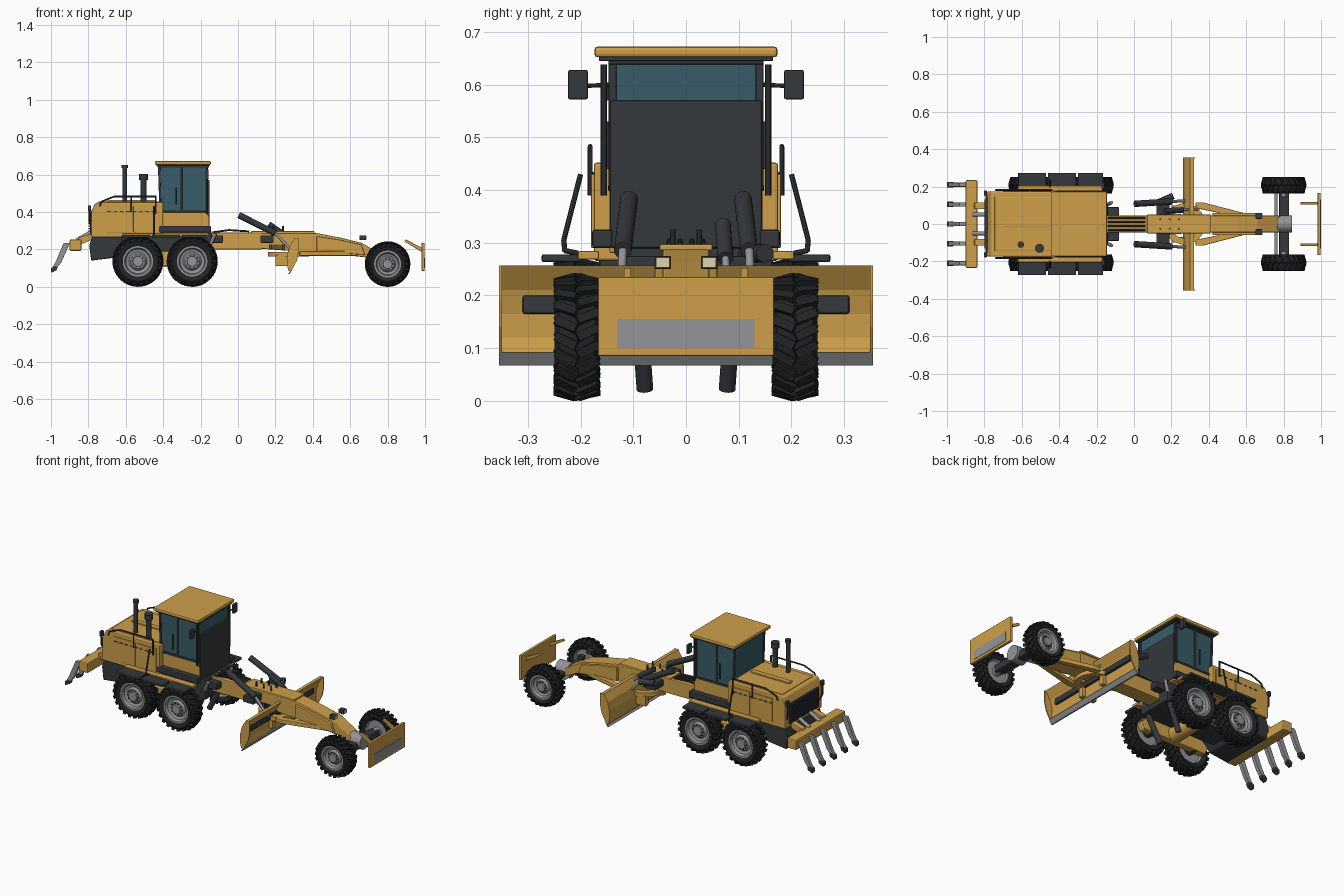
import bpy, bmesh, math
from mathutils import Vector, Matrix

def mat(name, c):
    m = bpy.data.materials.new(name)
    m.diffuse_color = (*c, 1)
    return m

YEL = mat("yellow_paint", (0.62, 0.35, 0.07))
DRK = mat("dark_metal", (0.035, 0.04, 0.045))
RUB = mat("rubber", (0.015, 0.017, 0.018))
GLS = mat("tinted_glass", (0.04, 0.11, 0.14))
GRY = mat("steel", (0.3, 0.3, 0.32))
LMP = mat("lamp", (0.75, 0.65, 0.4))

def finish(name, bm, m, bevel=0, smooth=False):
    bmesh.ops.recalc_face_normals(bm, faces=bm.faces)
    me = bpy.data.meshes.new(name)
    bm.to_mesh(me)
    bm.free()
    o = bpy.data.objects.new(name, me)
    bpy.context.collection.objects.link(o)
    me.materials.append(m)
    if bevel:
        b = o.modifiers.new("bevel", 'BEVEL')
        b.width, b.segments, b.limit_method = bevel, 2, 'ANGLE'
    if smooth:
        bpy.context.view_layer.objects.active = o
        bpy.ops.object.select_all(action='DESELECT')
        o.select_set(True)
        bpy.ops.object.shade_smooth_by_angle(angle=math.radians(35))
    return o

def prism(name, pts, y0, y1, m=YEL, bevel=0, both=False):
    """Side (x, z) outline extruded over y; both = repeat on the other side."""
    for s in ((1, -1) if both else (1,)):
        bm = bmesh.new()
        f = bm.faces.new([bm.verts.new((x, s * y0, z)) for x, z in pts])
        r = bmesh.ops.extrude_face_region(bm, geom=[f])
        vs = [v for v in r["geom"] if isinstance(v, bmesh.types.BMVert)]
        bmesh.ops.translate(bm, verts=vs, vec=(0, s * (y1 - y0), 0))
        finish(name, bm, m, bevel)

def box(name, x0, x1, y0, y1, z0, z1, m=YEL, bevel=0, both=False):
    prism(name, [(x0, z0), (x1, z0), (x1, z1), (x0, z1)], y0, y1, m, bevel, both)

def plan(name, pts, z0, z1, m=YEL, bevel=0):
    """Top (x, y) outline extruded over z."""
    bm = bmesh.new()
    lo = [bm.verts.new((x, y, z0)) for x, y in pts]
    f = bm.faces.new(lo)
    r = bmesh.ops.extrude_face_region(bm, geom=[f])
    bmesh.ops.translate(bm, vec=(0, 0, z1 - z0), verts=[v for v in r["geom"] if isinstance(v, bmesh.types.BMVert)])
    finish(name, bm, m, bevel)

def rod(name, pts, r, m=DRK, both=False, seg=16):
    """Round bar through a list of points."""
    for s in ((1, -1) if both else (1,)):
        bm = bmesh.new()
        P = [Vector((p[0], s * p[1], p[2])) for p in pts]
        for a, b in zip(P, P[1:]):
            d = b - a
            M = Matrix.Translation((a + b) / 2) @ d.to_track_quat('Z', 'Y').to_matrix().to_4x4()
            bmesh.ops.create_cone(bm, cap_ends=True, segments=seg, radius1=r, radius2=r, depth=d.length, matrix=M)
        for p in P[1:-1]:
            bmesh.ops.create_icosphere(bm, subdivisions=1, radius=r, matrix=Matrix.Translation(p))
        finish(name, bm, m, 0, True)

def lathe(name, prof, c, s, m, seg=40):
    """(radius, outward offset) profile spun about the y axis at c."""
    bm = bmesh.new()
    vs = [bm.verts.new((r, s * h, 0)) for r, h in prof]
    es = [bm.edges.new(p) for p in zip(vs, vs[1:])]
    bmesh.ops.spin(bm, geom=vs + es, axis=(0, 1, 0), cent=(0, 0, 0), steps=seg, angle=2 * math.pi)
    bmesh.ops.remove_doubles(bm, verts=bm.verts, dist=1e-5)
    bmesh.ops.translate(bm, verts=bm.verts, vec=c)
    finish(name, bm, m, 0, True)

# Wheels: tyre, chevron tread, dished rim, hub, bolts
def wheel(x, s, R):
    c = Vector((x, s * 0.207, R + 0.004))
    T = R - 0.007
    k = R * 0.6
    lathe("tyre", [(k, -.034), (k + .012, -.041), (T - .018, -.043), (T - .005, -.034), (T, -.015), (T, .015),
                   (T - .005, .034), (T - .018, .043), (k + .012, .041), (k, .034), (k, -.034)], c, s, RUB)
    bm = bmesh.new()
    n = 22
    for i in range(n):
        for side in (-1, 1):
            a = 2 * math.pi * (i + 0.25 * side) / n
            M = (Matrix.Translation(c) @ Matrix.Rotation(a, 4, 'Y') @ Matrix.Translation((0, side * .0205, T - .001))
                 @ Matrix.Rotation(side * .45, 4, 'Z') @ Matrix.Rotation(-side * .22, 4, 'X') @ Matrix.Diagonal((.017, .044, .015, 1)))
            bmesh.ops.create_cube(bm, size=1, matrix=M)
    finish("tyre_tread", bm, RUB)
    lathe("rim", [(0, -.02), (k - .006, -.02), (k + .002, -.036), (k + .002, .036), (k - .008, .036), (k - .014, .02),
                  (k * .62, .014), (k * .5, .026), (k * .36, .026), (k * .34, .036), (0, .036)], c, s, GRY)
    bm = bmesh.new()
    for i in range(10):
        a = i * math.pi / 5
        M = Matrix.Translation(c + Vector((k * .43 * math.cos(a), s * .028, k * .43 * math.sin(a)))) @ Matrix.Rotation(math.pi / 2, 4, 'X')
        bmesh.ops.create_cone(bm, cap_ends=True, segments=6, radius1=.004, radius2=.004, depth=.008, matrix=M)
    finish("wheel_bolts", bm, DRK)

for s in (1, -1):
    wheel(-.535, s, .132)
    wheel(-.245, s, .132)
    wheel(.80, s, .117)

# Rear chassis, tandem cases, axles
box("rear_chassis", -.64, -.14, -.11, .11, .17, .29, DRK, .006)
prism("tandem_case", [(-.60, .11), (-.18, .11), (-.16, .15), (-.2, .19), (-.58, .19), (-.62, .15)], .125, .168, YEL, .006, True)
rod("rear_axle", [(-.39, -.13, .15), (-.39, .13, .15)], .045, YEL)
for x in (-.535, -.245):
    rod("tandem_axle", [(x, .13, .136), (x, .2, .136)], .03, DRK, True)
prism("rear_bumper", [(-.785, .14), (-.66, .155), (-.62, .20), (-.62, .27), (-.78, .27), (-.795, .22)], -.165, .165, DRK, .006)

# Engine hood with panels, grille, rails and exhausts
prism("engine_hood", [(-.785, .265), (-.785, .40), (-.765, .445), (-.745, .452), (-.40, .452), (-.40, .265)], -.175, .175, YEL, .006)
box("hood_top_panel", -.745, -.42, -.145, .145, .45, .456, YEL, .002)
box("hood_ridge", -.70, -.44, -.016, .016, .454, .464, YEL, .002)
box("hood_door", -.70, -.56, .174, .18, .29, .43, YEL, .002, True)
box("hood_door", -.55, -.42, .174, .18, .29, .43, YEL, .002, True)
for i in range(8):
    box("hood_vent", -.70 + i * .034, -.68 + i * .034, .178, .182, .40, .406, DRK, 0, True)
box("grille_frame", -.792, -.78, -.14, .14, .285, .405, DRK, .003)
for i in range(8):
    box("grille_slat", -.798, -.785, -.13, .13, .295 + i * .0135, .301 + i * .0135, DRK)
rod("hood_rail", [(-.74, .182, .43), (-.73, .182, .455), (-.66, .182, .483), (-.44, .182, .483), (-.44, .182, .39)], .0045, DRK, True, 8)
rod("hood_rail_post", [(-.57, .182, .40), (-.57, .182, .483)], .004, DRK, True, 8)
rod("exhaust", [(-.605, -.11, .45), (-.605, -.11, .64)], .012)
rod("exhaust_cap", [(-.605, -.11, .635), (-.605, -.11, .652)], .017)
rod("air_intake", [(-.505, -.13, .45), (-.505, -.13, .58)], .016)
rod("air_intake_cap", [(-.505, -.13, .57), (-.505, -.13, .603)], .024)
rod("tail_light_post", [(-.775, .15, .30), (-.795, .165, .35), (-.795, .165, .41)], .005, DRK, True, 8)
box("tail_light", -.803, -.785, .153, .178, .405, .435, DRK, .003, True)

# Fenders, walkways and steps over the rear wheels
box("walkway", -.62, -.16, .165, .205, .268, .284, YEL, .003, True)
for x0, x1 in ((-.62, -.47), (-.46, -.31), (-.30, -.165)):
    box("fender", x0, x1, .195, .274, .263, .278, DRK, .004, True)
box("side_tank", -.42, -.145, .14, .178, .29, .325, DRK, .005, True)
rod("step_rail", [(-.45, .205, .28), (-.45, .23, .285), (-.45, .232, .305), (-.45, .20, .43)], .005, DRK, True, 8)

# Cab: base, glass, pillars, front panel, roof, mirrors
prism("cab_base", [(-.43, .28), (-.155, .28), (-.155, .37), (-.17, .405), (-.42, .405), (-.43, .37)], -.145, .145, YEL, .004)
prism("cab_glass", [(-.415, .40), (-.165, .40), (-.162, .645), (-.425, .645)], -.141, .141, GLS)
box("front_panel", -.165, -.152, -.144, .144, .29, .57, DRK, .004)
for xb, xt in ((-.42, -.428), (-.31, -.31), (-.172, -.172)):
    prism("cab_pillar", [(xb, .40), (xb + .012, .40), (xt + .012, .648), (xt, .648)], .132, .147, DRK, .002, True)
box("door_sill", -.41, -.17, .138, .148, .398, .41, DRK, .002, True)
box("window_header", -.43, -.155, -.147, .147, .638, .655, DRK, .003)
box("roof", -.445, -.145, -.174, .174, .652, .672, YEL, .006)
box("roof_trim", -.435, -.152, -.165, .165, .645, .654, DRK, .002)
rod("cab_handrail", [(-.165, .156, .39), (-.165, .156, .638)], .006, DRK, True, 10)
rod("door_handle", [(-.33, .15, .44), (-.33, .15, .53)], .004, DRK, True, 8)
rod("mirror_arm", [(-.17, .145, .60), (-.165, .20, .597)], .004, DRK, True, 8)
box("mirror", -.172, -.157, .186, .224, .572, .628, DRK, .004, True)
box("mirror_glass", -.174, -.171, .19, .22, .578, .622, GLS, 0, True)

# Main frame and gooseneck beam
box("frame_joint", -.15, .13, -.045, .045, .20, .29, YEL, .005)
box("joint_yoke", -.16, -.08, -.09, .09, .235, .275, DRK, .005)
prism("gooseneck", [(.10, .205), (.10, .287), (.42, .287), (.55, .262), (.66, .235), (.78, .165), (.78, .115),
                    (.70, .155), (.55, .172), (.3, .19)], -.045, .045, YEL, .005)
prism("gooseneck_cheek", [(.42, .19), (.42, .27), (.55, .25), (.66, .225), (.68, .17), (.55, .18)], -.06, .06, YEL, .004)
box("beam_top_plate", .07, .41, -.05, .05, .285, .297, YEL, .003)
for y in (-.032, -.011, .011, .032):
    rod("hydraulic_hose", [(-.14, y, .29), (-.05, y, .303), (.06, y, .296)], .005, DRK, seg=8)
for x in (.14, .19, .24):
    rod("hose_fitting", [(x, .025, .29), (x, .025, .325)], .005, DRK, True, 8)
for i in range(8):
    rod("valve", [(.17 + i * .011, .052, .20), (.17 + i * .011, .052, .225)], .004, DRK, True, 6)
box("headlight", .65, .685, .028, .06, .25, .275, DRK, .003, True)
box("headlight_lens", .685, .688, .031, .057, .253, .272, LMP, 0, True)

# Articulation cylinders beneath the cab
rod("articulation_ram", [(-.12, .115, .285), (-.175, .088, .17)], .009, GRY, True)
rod("articulation_cylinder", [(-.165, .09, .19), (-.245, .078, .022)], .016, DRK, True)

# Drawbar, circle, lift cylinders
for s in (1, -1):
    plan("drawbar", [(.68, s * .012), (.68, s * .035), (.37, s * .115), (.33, s * .115), (.33, s * .085)], .165, .19, YEL, .004)
lathe("blade_circle", [(.075, -.012), (.11, -.012), (.11, .012), (.075, .012), (.075, -.012)], (0, 0, 0), 1, YEL)
ring = bpy.context.object
ring.rotation_euler = (math.pi / 2, 0, 0)
ring.location = (.27, 0, .175)
box("circle_hanger", .20, .30, .07, .10, .11, .17, YEL, .004, True)
box("lift_bracket", .12, .19, -.125, .125, .235, .275, DRK, .005)
rod("lift_cylinder", [(.005, .108, .383), (.20, .12, .285)], .017, DRK, True)
rod("lift_ram", [(.20, .12, .285), (.29, .125, .19)], .008, GRY, True)
rod("shift_cylinder", [(.165, .07, .335), (.26, .075, .27)], .015)
rod("shift_ram", [(.26, .075, .27), (.34, .08, .19)], .007, GRY)
rod("pump_motor", [(.13, .115, .28), (.21, .15, .28)], .018)

# Moldboard with end plates, cutting edge and slide rail
prism("moldboard", [(.30, .257), (.275, .215), (.263, .165), (.263, .115), (.27, .085), (.284, .085), (.276, .12),
                    (.278, .165), (.29, .21), (.32, .257)], -.353, .353)
prism("blade_end_plate", [(.30, .257), (.275, .215), (.262, .165), (.262, .115), (.27, .085), (.285, .085),
                          (.315, .14), (.326, .19), (.325, .257)], .349, .355, YEL, 0, True)
prism("cutting_edge", [(.268, .067), (.276, .067), (.292, .092), (.283, .092)], -.355, .355, GRY)
box("slide_rail", .274, .292, -.31, .31, .165, .20, DRK, .004)

# Front axle with hub and steering bar
box("front_axle", .775, .83, -.17, .17, .10, .145, DRK, .008)
rod("axle_pivot", [(.765, 0, .14), (.845, 0, .14)], .045, GRY, seg=20)
rod("front_spindle", [(.80, .15, .121), (.80, .2, .121)], .026, GRY, True)
rod("steering_bar", [(.76, -.165, .12), (.76, .165, .12)], .008, GRY)

# Front push blade
box("push_blade", .982, .998, -.167, .167, .085, .235, YEL, .003)
box("push_blade_wear_plate", .996, 1.0, -.13, .13, .10, .155, GRY)
prism("push_blade_arm", [(.888, .243), (.897, .253), (.985, .208), (.985, .185)], .104, .118, YEL, .002, True)

# Rear ripper: carrier beam, links, five shanks with tips
box("ripper_beam", -.90, -.838, -.235, .235, .192, .253, YEL, .006)
prism("ripper_link", [(-.86, .24), (-.85, .265), (-.78, .285), (-.77, .255), (-.845, .225)], .08, .115, YEL, .003, True)
rod("ripper_ram", [(-.86, .05, .25), (-.77, .05, .30)], .011, GRY, True)
for i in range(5):
    y = (i - 2) * .105
    prism("ripper_shank", [(-.932, .235), (-.898, .235), (-.945, .13), (-.985, .08), (-.998, .09), (-.972, .14)],
          y - .011, y + .011, GRY, .002)
    prism("ripper_tip", [(-.965, .105), (-.97, .088), (-.998, .075), (-1.0, .098), (-.985, .11)], y - .014, y + .014, DRK, .002)
